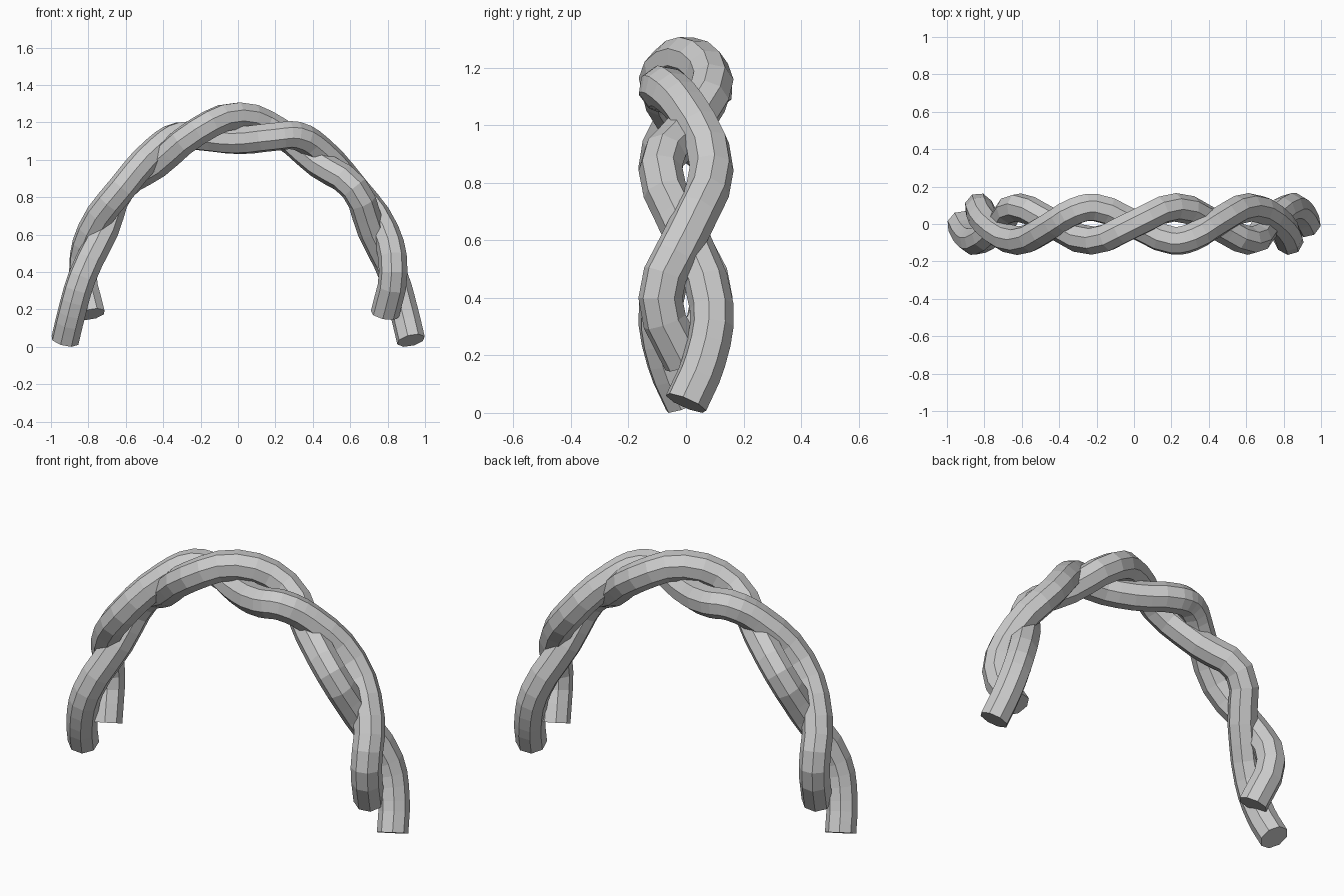
import bpy
from mathutils import Vector

cube = bpy.data.objects.get("Cube")
if cube:
    bpy.data.objects.remove(cube, do_unlink=True)

grey = bpy.data.materials.new("plain_grey")
grey.use_nodes = True
colour = (0.6, 0.6, 0.6, 1)
grey.diffuse_color = colour
grey.node_tree.nodes["Principled BSDF"].inputs["Base Color"].default_value = colour

RADIUS = 0.077
SWAY = 0.089  # sideways swing of each strand


def strand(name, half):
    """Eight-sided tube along a path whose left half is the right half turned about z."""
    right = [Vector((x, y * SWAY, z)) for x, y, z in half]
    left = [Vector((-p.x, -p.y, p.z)) for p in reversed(right[1:])]
    path = left + right
    curve = bpy.data.curves.new(name + "_path", "CURVE")
    curve.dimensions = "3D"
    curve.resolution_u = 3
    curve.bevel_depth = RADIUS
    curve.bevel_resolution = 2
    curve.use_fill_caps = True
    spline = curve.splines.new("BEZIER")
    spline.bezier_points.add(len(path) - 1)
    for point, co in zip(spline.bezier_points, path):
        point.co = co
        point.handle_left_type = point.handle_right_type = "AUTO"
    helper = bpy.data.objects.new(name + "_helper", curve)
    bpy.context.collection.objects.link(helper)
    graph = bpy.context.evaluated_depsgraph_get()
    mesh = bpy.data.meshes.new_from_object(helper.evaluated_get(graph))
    bpy.data.objects.remove(helper, do_unlink=True)
    mesh.name = name
    mesh.materials.clear()
    mesh.materials.append(grey)
    for face in mesh.polygons:
        face.use_smooth = False
        face.material_index = 0
    obj = bpy.data.objects.new(name, mesh)
    bpy.context.collection.objects.link(obj)
    return obj


# Strand that crosses over at the crown and reaches the ground
long_strand = strand("long_strand", [
    (0, 0, 1.235), (0.22, 1, 1.15), (0.43, 0, 0.98), (0.62, -1, 0.85),
    (0.715, 0, 0.62), (0.835, 1, 0.37), (0.89, 0.7, 0.18), (0.925, 0, 0.035)])

# Strand that crosses under at the crown and stops short
short_strand = strand("short_strand", [
    (0, 0, 1.105), (0.21, -1, 1.125), (0.31, -0.8, 1.13), (0.43, 0, 1.06),
    (0.62, 1, 0.85), (0.785, 0, 0.62), (0.83, -1, 0.4), (0.785, 0, 0.175)])

# Rest the arch on the ground
parts = [long_strand, short_strand]
floor = min(v.co.z for o in parts for v in o.data.vertices)
for o in parts:
    for v in o.data.vertices:
        v.co.z -= floor
